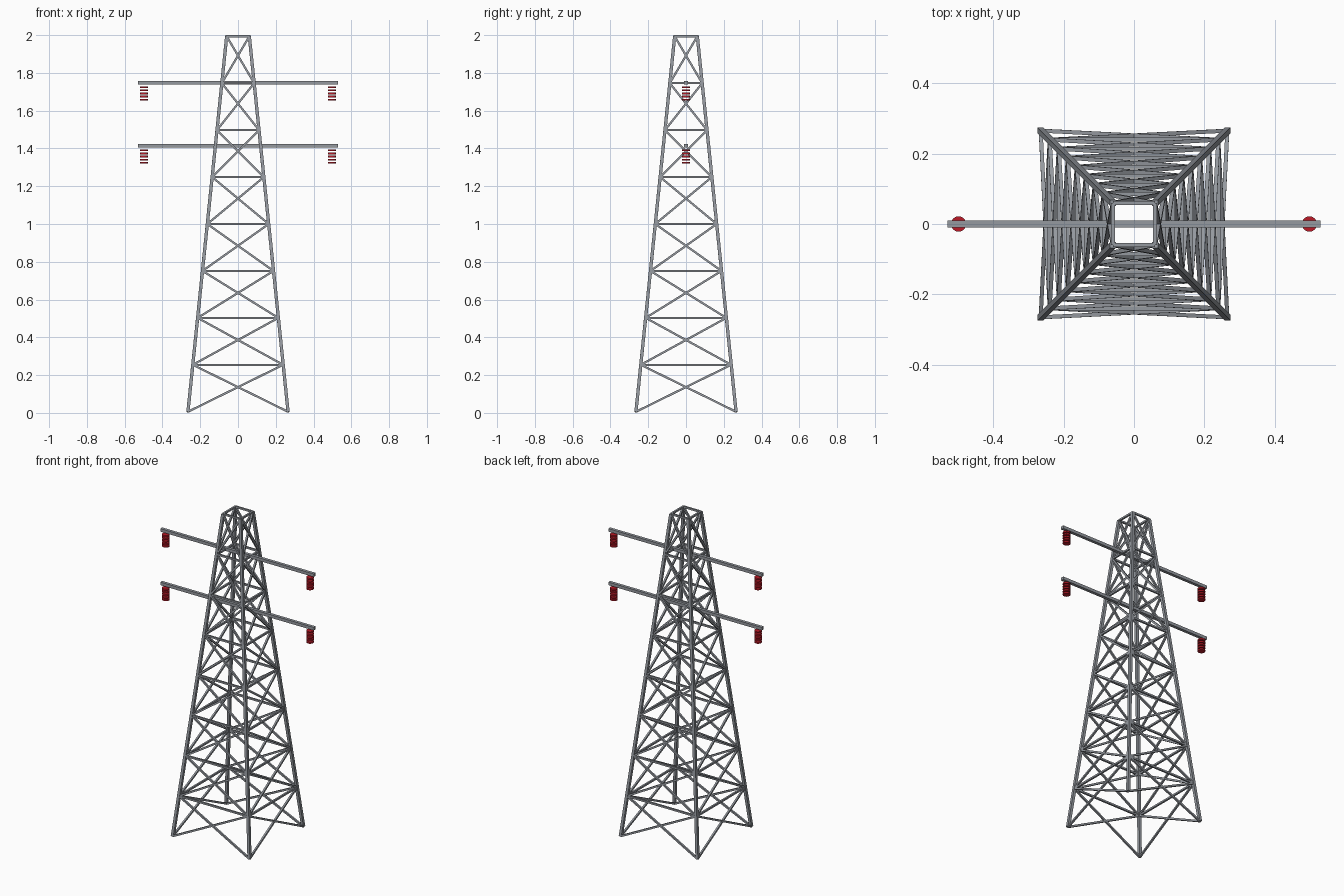
import bpy
import bmesh
from mathutils import Vector, Matrix

cube = bpy.data.objects.get("Cube")
if cube:
    bpy.data.objects.remove(cube, do_unlink=True)


def material(name, rgb):
    mat = bpy.data.materials.new(name)
    mat.use_nodes = True
    mat.diffuse_color = (*rgb, 1)
    mat.node_tree.nodes["Principled BSDF"].inputs["Base Color"].default_value = (*rgb, 1)
    return mat


STEEL = material("galvanised steel", (0.30, 0.32, 0.35))
RED = material("insulator red", (0.50, 0.01, 0.02))

BASE, TOP = 0.265, 0.06       # half widths of the tower
FOOT, HEAD = 0.006, 1.994     # strut centre heights
BAYS = 8
LEG, BRACE, ARM = 0.017, 0.011, 0.019   # bar widths


def make_object(name, bm, mat):
    mesh = bpy.data.meshes.new(name)
    bm.to_mesh(mesh)
    bm.free()
    mesh.materials.append(mat)
    obj = bpy.data.objects.new(name, mesh)
    bpy.context.collection.objects.link(obj)


def add_bar(bm, start, end, width, outward):
    """Square bar between two points with one flat side turned outward."""
    axis = end - start
    along = axis.normalized()
    across = outward.cross(along).normalized()
    turn = Matrix((across, along.cross(across), along)).transposed().to_4x4()
    bmesh.ops.create_cube(bm, size=1, matrix=Matrix.Translation((start + end) / 2) @ turn
                          @ Matrix.Diagonal((width, width, axis.length, 1)))


def corner(side, level):
    """Centre of a leg at a bay level; side counts round the four corners."""
    t = level / BAYS
    half = BASE + (TOP - BASE) * t
    sx, sy = ((-1, -1), (1, -1), (1, 1), (-1, 1))[side % 4]
    return Vector((sx * half, sy * half, FOOT + (HEAD - FOOT) * t))


legs, rings, braces = bmesh.new(), bmesh.new(), bmesh.new()
for side in range(4):
    outward = corner(side, 0) + corner(side + 1, 0)
    outward.z = 0
    # Tapering corner leg
    add_bar(legs, corner(side, 0), corner(side, BAYS), LEG, outward)
    # Horizontal rings and crossed braces on this face
    for bay in range(BAYS):
        add_bar(rings, corner(side, bay + 1), corner(side + 1, bay + 1), BRACE, outward)
        add_bar(braces, corner(side, bay), corner(side + 1, bay + 1), BRACE, outward)
        add_bar(braces, corner(side + 1, bay), corner(side, bay + 1), BRACE, outward)
make_object("tower_legs", legs, STEEL)
make_object("horizontal_rings", rings, STEEL)
make_object("cross_braces", braces, STEEL)

# Cross arms with a stack of insulator discs under each end
for label, z in (("lower", 1.414), ("upper", 1.748)):
    bm = bmesh.new()
    add_bar(bm, Vector((-0.53, 0, z)), Vector((0.53, 0, z)), ARM, Vector((0, -1, 0)))
    make_object(label + "_cross_arm", bm, STEEL)
    for end, x in (("right", -0.498), ("left", 0.498)):
        bm = bmesh.new()
        for i in range(5):
            bmesh.ops.create_cone(bm, cap_ends=True, segments=16, radius1=0.022,
                                  radius2=0.022, depth=0.009,
                                  matrix=Matrix.Translation((x, 0, z - 0.024 - i * 0.0165)))
        make_object(f"{label}_{end}_insulator", bm, RED)
